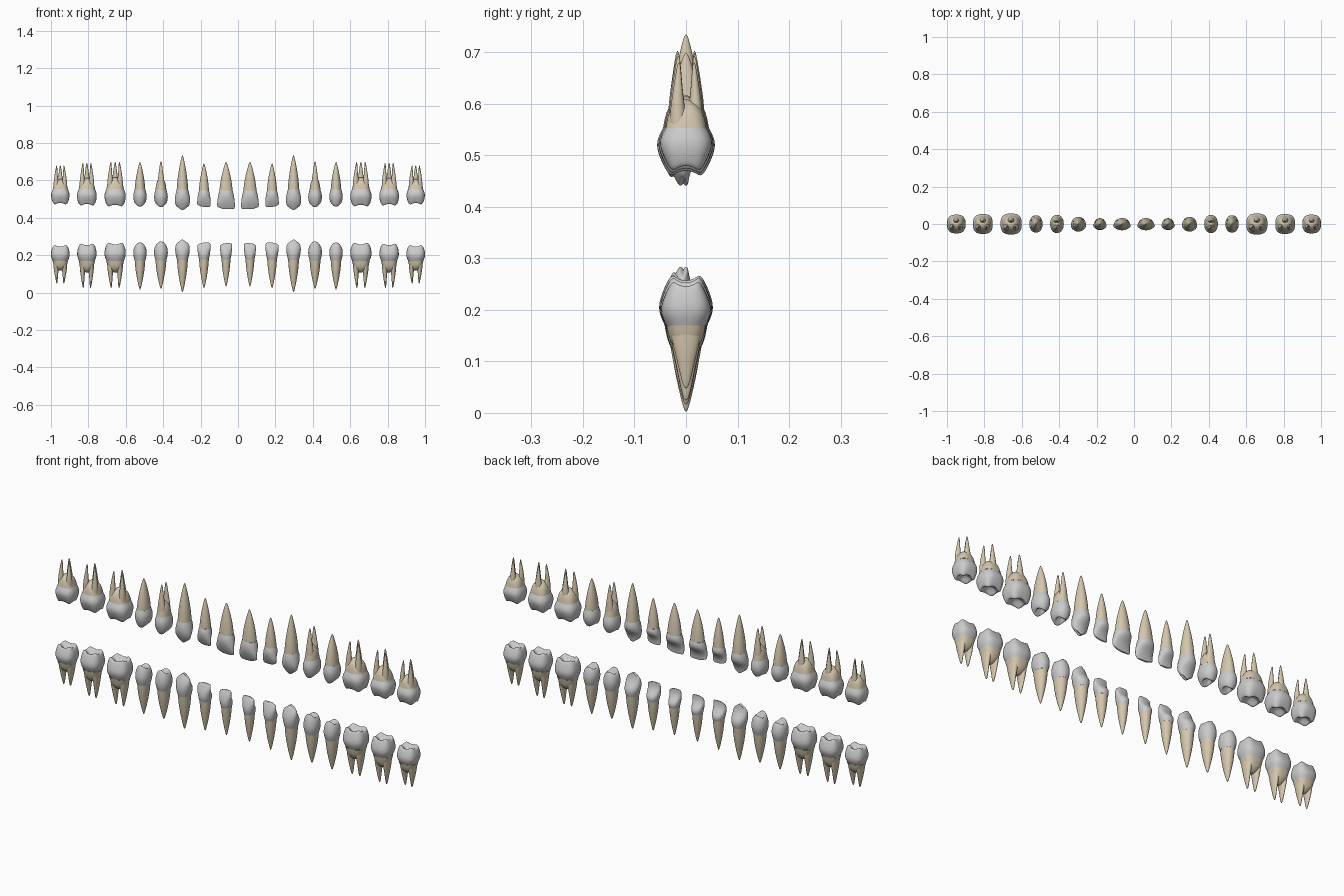
import bpy, bmesh, math

if "Cube" in bpy.data.objects:
    bpy.data.objects.remove(bpy.data.objects["Cube"])

N = 20  # sides of every loft before subdivision

root_mat = bpy.data.materials.new("root_tan")
root_mat.diffuse_color = (0.66, 0.57, 0.42, 1)
root_mat.use_nodes = True
root_mat.node_tree.nodes["Principled BSDF"].inputs["Base Color"].default_value = root_mat.diffuse_color
crown_mat = bpy.data.materials.new("crown_enamel")
crown_mat.diffuse_color = (0.8, 0.8, 0.8, 1)
crown_mat.use_nodes = True
crown_mat.node_tree.nodes["Principled BSDF"].inputs["Base Color"].default_value = crown_mat.diffuse_color

# crown profiles: height, half width, front y, back y (fractions of tooth size)
PROFILE = {
    "incisor": [(0, .76, -.85, .85), (.15, .86, -1, 1), (.32, .93, -1.02, .88), (.5, .98, -.92, .4),
                (.7, 1.02, -.72, .08), (.88, 1.02, -.47, .0), (.98, .93, -.32, -.02)],
    "canine": [(0, .76, -.85, .85), (.18, .9, -1, 1), (.38, 1, -1.02, .9), (.58, 1.02, -.9, .42),
               (.78, .95, -.65, .18), (.92, .82, -.45, .12), (.99, .66, -.33, .08)],
    "premolar": [(0, .8, -.82, .82), (.2, .96, -.97, .97), (.38, 1.02, -1.02, 1.02), (.6, .98, -.94, .95),
                 (.8, .88, -.8, .8), (.96, .72, -.64, .64)],
    "molar": [(0, .83, -.79, .79), (.18, .96, -.95, .95), (.34, 1.02, -1.02, 1.02), (.55, 1, -.95, .95),
              (.78, .92, -.8, .8), (.97, .82, -.68, .68)],
}
# inward rings of the biting surface: scale, height change
CAP = {
    "incisor": [(.7, .01), (.3, .015)],
    "canine": [(.7, .02), (.3, .04)],
    "premolar": [(.82, .02), (.52, -.12), (.22, -.2)],
    "molar": [(.84, .02), (.55, -.14), (.25, -.22)],
}
POWER = {"incisor": 2.2, "canine": 2.1, "premolar": 2.2, "molar": 2.9}


def drop(kind, a):
    """How far the rim falls below the cusp tips at angle a."""
    c, s = math.cos(a), math.sin(a)
    if kind == "incisor":
        return .02 + .1 * max(0, c) ** 2
    if kind == "canine":
        return .17 * abs(c) ** 1.2
    if kind == "premolar":
        return .2 * c * c + .09 * max(0, s)
    return .13 * (.5 + .5 * math.cos(4 * a))


def oval(cx, cy, rx, ry, n=2.0):
    pts = []
    for i in range(N):
        a = math.tau * (i + .5) / N
        c, s = math.cos(a), math.sin(a)
        pts.append((cx + rx * math.copysign(abs(c) ** (2 / n), c),
                    cy + ry * math.copysign(abs(s) ** (2 / n), s)))
    return pts


def loft(bm, rings, tip):
    """Skin rings of points and close the end with a fan."""
    rows = [[bm.verts.new(p) for p in r] for r in rings]
    for a, b in zip(rows, rows[1:]):
        for i in range(N):
            j = (i + 1) % N
            bm.faces.new((a[i], a[j], b[j], b[i]))
    t = bm.verts.new(tip)
    for i in range(N):
        bm.faces.new((rows[-1][i], rows[-1][(i + 1) % N], t))


def finish(name, bm, mat, x, neck, side, up):
    """Place in the row: side mirrors x, up = -1 turns the crown downward."""
    for v in bm.verts:
        v.co = (x * side + v.co.x * side, v.co.y, neck + v.co.z * up)
    if side * up < 0:
        bmesh.ops.reverse_faces(bm, faces=bm.faces[:])
    for f in bm.faces:
        f.smooth = True
    me = bpy.data.meshes.new(name)
    bm.to_mesh(me)
    bm.free()
    me.materials.append(mat)
    ob = bpy.data.objects.new(name, me)
    bpy.context.collection.objects.link(ob)
    sub = ob.modifiers.new("smooth", "SUBSURF")
    sub.levels = sub.render_levels = 1


def crown(kind, w, d, h):
    bm = bmesh.new()
    angles = [math.tau * (i + .5) / N for i in range(N)]
    rings = []
    for v, sw, yf, yb in PROFILE[kind]:
        n = 2 + (POWER[kind] - 2) * min(1, .5 + v)
        pts = oval(0, d * (yf + yb) / 2, w * sw, d * (yb - yf) / 2, n)
        rings.append([(p[0], p[1], h * (v - drop(kind, a) * v ** 3)) for p, a in zip(pts, angles)])
    rim = rings[-1]
    cy = sum(p[1] for p in rim) / N
    mid = sum(p[2] for p in rim) / N
    for r, dz in CAP[kind]:
        blend = min(1, r + .15)
        rings.append([(p[0] * r, cy + (p[1] - cy) * r, mid + (p[2] - mid) * blend + dz * h) for p in rim])
    loft(bm, rings, (0, cy, mid + CAP[kind][-1][1] * h * 1.1))
    return bm


def roots(kind, w, d, length, legs):
    bm = bmesh.new()
    _, sw, _, sd = PROFILE[kind][0]
    w, d = w * sw, d * sd
    n0 = POWER[kind]

    def ring(t, cx, cy, rx, ry, n=2.0):
        return [(p[0], p[1], -t * length) for p in oval(cx * w, cy * d, rx * w, ry * d, n)]

    if not legs:
        prof = [(0, 1), (.18, .93), (.4, .78), (.62, .56), (.82, .32), (.95, .14)]
        loft(bm, [ring(t, 0, 0, s, s) for t, s in prof], (0, 0, -length))
    else:
        # shared trunk, then separate tapering legs
        trunk = [(0, 1), (.14, .92), (.27, .78), (.37, .5), (.42, .2)]
        loft(bm, [ring(t, 0, 0, s, s, 2 + (n0 - 2) * (1 - t * 2)) for t, s in trunk], (0, 0, -.43 * length))
        leg = [(.06, .95, 1), (.28, 1, .86), (.52, 1, .6), (.78, .92, .36), (.95, .86, .18)]
        for cx, cy, rx, ry in legs:
            loft(bm, [ring(t, cx * k, cy * k, rx * s, ry * s) for t, k, s in leg],
                 (cx * .85 * w, cy * .85 * d, -length))
    bmesh.ops.reverse_faces(bm, faces=bm.faces[:])
    return bm


THREE = [(-.56, -.4, .38, .42), (.56, -.4, .38, .42), (0, .45, .45, .4)]
TWO_DEEP = [(0, -.48, .75, .44), (0, .48, .75, .44)]
TWO_WIDE = [(-.52, 0, .42, .8), (.52, 0, .42, .8)]

# name, kind, x, half width, half depth, neck z, crown tip z, root tip z, legs
UPPER = [
    ("central_incisor", "incisor", .064, .047, .034, .545, .442, .70, None),
    ("lateral_incisor", "incisor", .182, .036, .031, .545, .455, .692, None),
    ("canine", "canine", .297, .041, .041, .55, .438, .737, None),
    ("first_premolar", "premolar", .412, .037, .049, .548, .453, .705, TWO_DEEP),
    ("second_premolar", "premolar", .524, .036, .047, .55, .456, .70, None),
    ("first_molar", "molar", .657, .057, .057, .553, .457, .70, THREE),
    ("second_molar", "molar", .808, .053, .054, .553, .462, .695, THREE),
    ("third_molar", "molar", .950, .049, .051, .553, .468, .682, THREE),
]
LOWER = [
    ("central_incisor", "incisor", .064, .032, .031, .178, .267, .03, None),
    ("lateral_incisor", "incisor", .182, .035, .033, .178, .27, .022, None),
    ("canine", "canine", .297, .039, .040, .175, .286, .0, None),
    ("first_premolar", "premolar", .412, .037, .042, .172, .278, .018, None),
    ("second_premolar", "premolar", .524, .036, .043, .172, .272, .014, None),
    ("first_molar", "molar", .657, .057, .053, .17, .27, .022, TWO_WIDE),
    ("second_molar", "molar", .808, .052, .051, .17, .265, .022, TWO_WIDE),
    ("third_molar", "molar", .950, .050, .049, .17, .257, .046, TWO_WIDE),
]

# both rows, mirrored left and right
for jaw, row, up in (("upper", UPPER, -1), ("lower", LOWER, 1)):
    for name, kind, x, w, d, neck, tip, apex, legs in row:
        for label, side in (("right", 1), ("left", -1)):
            base = f"{jaw}_{label}_{name}"
            finish(base + "_crown", crown(kind, w, d, abs(tip - neck)), crown_mat, x, neck, side, up)
            finish(base + "_root", roots(kind, w, d, abs(apex - neck), legs), root_mat, x, neck, side, up)
